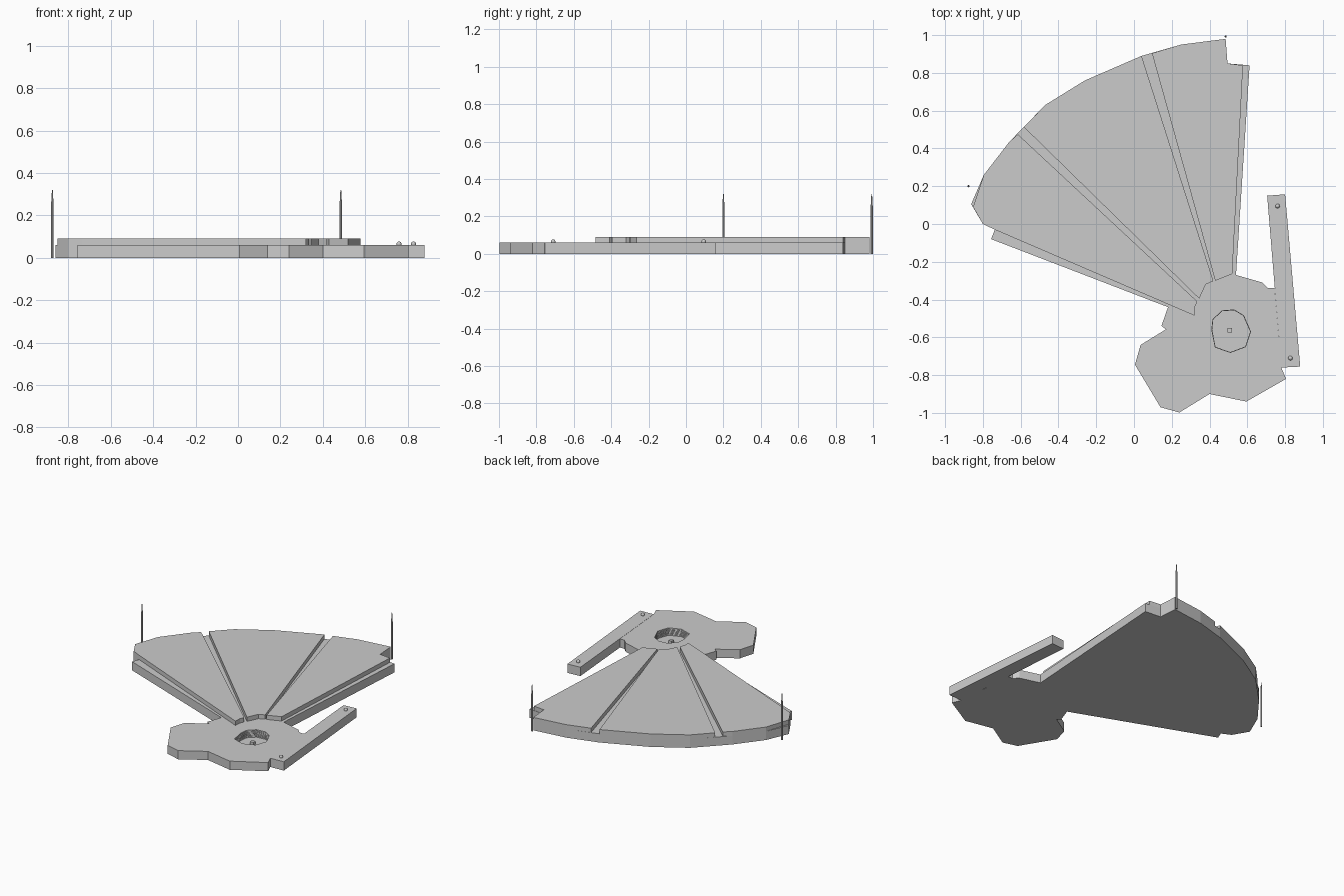
import bpy, bmesh, math

if "Cube" in bpy.data.objects:
    bpy.data.objects.remove(bpy.data.objects["Cube"])


def prism(name, outline, z0, z1):
    """Extrude a flat outline between two heights."""
    bm = bmesh.new()
    face = bm.faces.new([bm.verts.new((x, y, z0)) for x, y in outline])
    ext = bmesh.ops.extrude_face_region(bm, geom=[face])
    for v in ext["geom"]:
        if isinstance(v, bmesh.types.BMVert):
            v.co.z = z1
    bmesh.ops.recalc_face_normals(bm, faces=bm.faces)
    me = bpy.data.meshes.new(name)
    bm.to_mesh(me)
    bm.free()
    ob = bpy.data.objects.new(name, me)
    bpy.context.collection.objects.link(ob)
    return ob


BASE_H, DECK_H = 0.06, 0.09

# Ground slab: fan-shaped field plus irregular plaza
arc = [(0.485, 0.98), (0.25, 0.95), (0.04, 0.89), (-0.26, 0.76), (-0.47, 0.63),
       (-0.66, 0.435), (-0.795, 0.26), (-0.862, 0.105)]
base = prism("ground_slab", arc + [
    (-0.80, 0.0), (-0.737, -0.03), (-0.757, -0.08), (0.18, -0.44), (0.145, -0.54),
    (0.17, -0.557), (0.035, -0.64), (0.005, -0.745), (0.14, -0.97), (0.24, -0.998),
    (0.40, -0.90), (0.595, -0.94), (0.805, -0.82), (0.78, -0.76), (0.745, -0.34),
    (0.71, -0.34), (0.68, -0.31), (0.54, -0.27), (0.612, 0.84), (0.495, 0.85)], 0, BASE_H)

# Sunken pit cut into the plaza
pit = [(0.465, -0.46), (0.53, -0.455), (0.58, -0.485), (0.617, -0.57), (0.59, -0.65),
       (0.51, -0.68), (0.43, -0.652), (0.412, -0.56), (0.418, -0.505)]
cutter = prism("pit_cutter", pit, 0.008, 0.2)
cutter.hide_render = True
cutter.hide_viewport = True
mod = base.modifiers.new("pit", "BOOLEAN")
mod.operation = "DIFFERENCE"
mod.solver = "EXACT"
mod.object = cutter

# Thin ledges around the pit wall
for i in range(4):
    cu = bpy.data.curves.new("pit_ledge", "CURVE")
    cu.dimensions = "3D"
    cu.bevel_depth = 0.002
    cu.bevel_resolution = 0
    sp = cu.splines.new("POLY")
    sp.points.add(len(pit) - 1)
    for p, (x, y) in zip(sp.points, pit):
        p.co = (x, y, 0.016 + 0.011 * i, 1)
    sp.use_cyclic_u = True
    bpy.context.collection.objects.link(bpy.data.objects.new("pit_ledge", cu))

# Small block in the middle of the pit
prism("pit_block", [(0.495, -0.575), (0.52, -0.575), (0.52, -0.55), (0.495, -0.55)], 0.006, 0.03)

# Three raised wedges of the fan, separated by narrow aisles
prism("left_deck", [(0.32, -0.485), (0.322, -0.44), (0.335, -0.41), (-0.615, 0.475),
                    arc[5], arc[6], (-0.852, 0.09), (-0.80, 0.0), (-0.737, -0.03)],
      BASE_H, DECK_H)
prism("middle_deck", [(0.345, -0.395), (0.38, -0.32), (0.42, -0.302), arc[2], arc[3],
                      arc[4], (-0.583, 0.513)], BASE_H, DECK_H)
prism("right_deck", [(0.43, -0.30), (0.52, -0.265), (0.577, 0.84), (0.495, 0.85),
                     arc[0], arc[1], (0.095, 0.904)], BASE_H, DECK_H)

# Long side bar
prism("side_bar", [(0.705, 0.15), (0.78, -0.76), (0.88, -0.755), (0.80, 0.157)], 0, BASE_H + 0.001)

# Round knobs near both ends of the bar
for x, y in [(0.76, 0.095), (0.828, -0.71)]:
    bpy.ops.mesh.primitive_uv_sphere_add(segments=12, ring_count=8, radius=0.012, location=(x, y, 0.065))
    bpy.context.object.name = "bar_knob"
    bpy.ops.object.shade_smooth_by_angle()

# Slender masts with pointed tips
for x, y in [(-0.876, 0.2), (0.485, 0.993)]:
    bpy.ops.mesh.primitive_cylinder_add(vertices=8, radius=0.006, depth=0.25, location=(x, y, 0.125))
    bpy.context.object.name = "mast"
    bpy.ops.mesh.primitive_cone_add(vertices=8, radius1=0.006, radius2=0.002, depth=0.07, location=(x, y, 0.285))
    bpy.context.object.name = "mast_tip"
